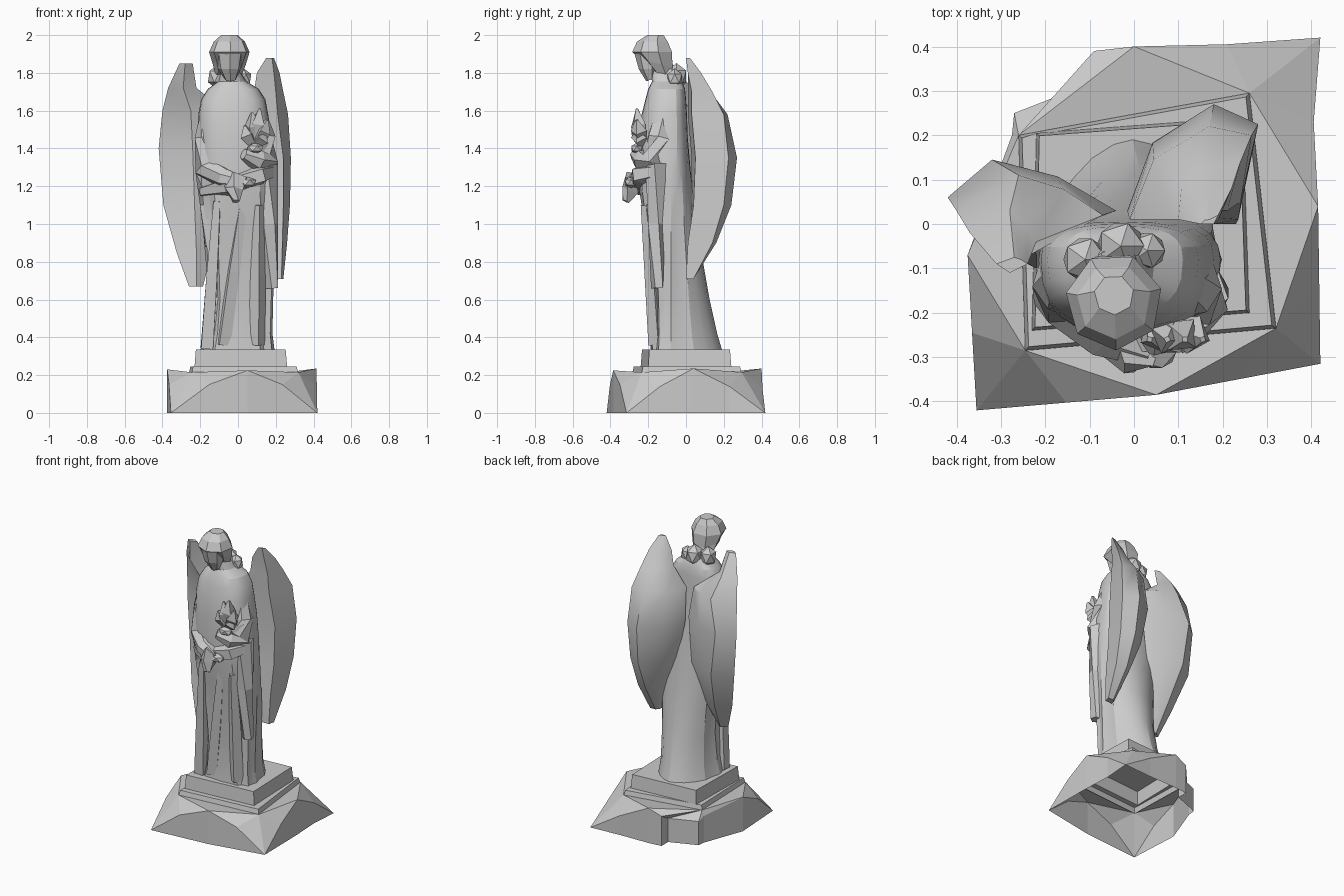
import bpy, bmesh, math
from mathutils import Vector


def finish(name, bm, smooth=None):
    bmesh.ops.recalc_face_normals(bm, faces=bm.faces)
    me = bpy.data.meshes.new(name)
    bm.to_mesh(me)
    bm.free()
    ob = bpy.data.objects.new(name, me)
    bpy.context.collection.objects.link(ob)
    if smooth:
        bpy.ops.object.select_all(action='DESELECT')
        ob.select_set(True)
        bpy.context.view_layer.objects.active = ob
        bpy.ops.object.shade_smooth_by_angle(angle=math.radians(smooth))
    return ob


def loft(name, rings, bottom=True, top=True, smooth=None):
    bm = bmesh.new()
    vs = [[bm.verts.new(p) for p in r] for r in rings]
    n = len(rings[0])
    for a, b in zip(vs, vs[1:]):
        for i in range(n):
            j = (i + 1) % n
            bm.faces.new((a[i], a[j], b[j], b[i]))
    if bottom:
        bm.faces.new(vs[0])
    if top:
        bm.faces.new(vs[-1])
    return finish(name, bm, smooth)


def limb(name, pts, n=7):
    # tapered sleeve through (x, y, z, radius) points
    rings = []
    for k, p in enumerate(pts):
        a, b = pts[max(k - 1, 0)], pts[min(k + 1, len(pts) - 1)]
        q = (Vector(b[:3]) - Vector(a[:3])).to_track_quat('Z', 'Y')
        rings.append([Vector(p[:3]) + q @ Vector((p[3] * math.cos(t), p[3] * math.sin(t), 0))
                      for t in (2 * math.pi * i / n for i in range(n))])
    return loft(name, rings)


def lump(name, loc, scale):
    bm = bmesh.new()
    bmesh.ops.create_icosphere(bm, subdivisions=1, radius=1)
    for v in bm.verts:
        v.co = Vector(loc) + v.co * Vector(scale)
    return finish(name, bm)


# rocky base: low corners, arched sides, notched back left, open underneath
slab = [(-.245, -.285), (.32, -.235), (.26, .295), (-.26, .2)]
arch = lambda a, b, t, z: (*Vector(a[:2]).lerp(Vector(b[:2]), t), z)
A, B, C = (-.355, -.42, 0), (.42, -.315, 0), (.42, .42, 0)
front, right, back, left = (.05, -.385, .225), (.415, .04, .235), (0, .40, .235), (-.375, -.07, .23)
corners = [
    [left, arch(left, A, .5, .15), A, arch(A, front, .5, .15), front],
    [front, arch(front, B, .5, .15), B, arch(B, right, .5, .14), right],
    [right, (.405, .23, .14), C, (.21, .405, .13), back],
    [back, (-.09, .39, .2), (-.09, .32, .16), (-.27, .25, .16), (-.275, .2, .18), left],
]
bm = bmesh.new()


def face(*pts):
    bm.faces.new([bm.verts.new(p) for p in pts])


for k, g in enumerate(corners):
    c = (*slab[k], .215)
    for a, b in zip(g, g[1:]):
        face(c, a, b)
    face(c, g[-1], (*slab[(k + 1) % 4], .215))
# outer walls down to the ground
loop = [p for g in corners for p in g[:-1]]
ground = [(p[0], p[1], 0) for p in loop]
for k in range(len(loop)):
    j = (k + 1) % len(loop)
    pts = [ground[k], ground[j]] + [p for p in (loop[j], loop[k]) if p[2] > 0]
    face(*pts)
bmesh.ops.remove_doubles(bm, verts=bm.verts, dist=.001)
finish("rock_base", bm)

# two plinth steps as one hollow shell
step = [(-.23, -.24), (.26, -.2), (.245, .24), (-.22, .205)]
loft("plinth_steps", [[(x * s, y * s, z) for x, y in p] for p, s, z in
                      [(slab, 1, .21), (slab, .97, .245), (step, 1, .245), (step, .97, .335)]], False)

# robe: (z, x min, x max, y front, y back, fold depth, back roundness)
rows = [(.335, -.205, .20, -.19, .19, .07, 1.15), (.42, -.185, .19, -.185, .165, .08, 1.15),
        (.60, -.17, .195, -.19, .125, .10, 1.1), (.80, -.18, .205, -.205, .09, .10, 1.05),
        (1.0, -.195, .205, -.225, .06, .07, 1), (1.18, -.21, .20, -.25, .04, .03, .95),
        (1.28, -.215, .195, -.25, .025, 0, .85), (1.45, -.215, .18, -.245, .01, 0, .75),
        (1.58, -.21, .16, -.235, .005, 0, .75), (1.66, -.195, .145, -.215, 0, 0, .75),
        (1.715, -.16, .11, -.20, -.005, 0, .75), (1.755, -.105, .045, -.18, -.02, 0, .8),
        (1.82, -.085, .005, -.19, -.06, 0, .9)]
N = 24
rings = []
for z, x0, x1, y0, y1, f, pw in rows:
    ring = []
    for i in range(N):
        t = 2 * math.pi * i / N
        c, s = math.cos(t), math.sin(t)
        r = 1 - (f * (i % 2) + f * .5 * (i % 3 == 0) if s < .5 else 0)
        e = pw if s > .01 else .76
        px = math.copysign(abs(c) ** e, c) * r
        py = math.copysign(abs(s) ** e, s) * r
        # widest point sits forward so the back trails off as a train
        ym = -.08
        ring.append(((x0 + x1) / 2 + px * (x1 - x0) / 2, ym + (py * (y1 - ym) if s > 0 else py * (ym - y0)), z))
    rings.append(ring)
loft("robe", rings, bottom=False, top=False, smooth=22)

# wings: each row is z, then inner, back, outer and front points
wing_rows = {
    "right_wing": [
        (1.88, .15, 0, .17, .01, .19, .02, .18, 0), (1.80, .10, .01, .17, .06, .22, .08, .19, .01),
        (1.70, .085, .01, .17, .13, .24, .14, .20, .03), (1.58, -.01, .01, .17, .22, .265, .20, .21, .03),
        (1.35, -.015, .03, .18, .27, .28, .225, .24, .05), (1.1, .04, .03, .19, .24, .275, .2, .24, .04),
        (.9, .12, .02, .19, .16, .26, .14, .235, .01), (.71, .18, 0, .2, .04, .24, .04, .23, 0)],
    "left_wing": [
        (1.85, -.24, -.09, -.27, -.075, -.31, -.09, -.28, -.11),
        (1.72, -.22, -.04, -.28, .03, -.37, -.02, -.29, -.10),
        (1.6, -.07, .02, -.26, .11, -.40, .03, -.25, -.05),
        (1.4, -.04, .03, -.32, .145, -.42, .06, -.24, -.02),
        (1.1, -.07, .04, -.28, .135, -.395, .05, -.23, -.03),
        (.85, -.14, 0, -.24, .04, -.325, -.03, -.22, -.07),
        (.67, -.185, -.08, -.22, -.05, -.26, -.08, -.22, -.1)]}
for name, data in wing_rows.items():
    side, bulge = (1, .17) if name == "right_wing" else (-1, .07)
    rings = []
    for z, *q in data:
        p = [Vector((q[k], q[k + 1], z)) for k in (0, 2, 4, 6)]
        d = p[1] - p[0]
        p.insert(1, p[0] + d * .5 + Vector((-d.y, d.x, 0)) * bulge * side)
        rings.append(p)
    loft(name, rings, smooth=38)


# head: hair cap, bowed face and curls at the nape
def oval(cx, cy, z, rx, ry, tilt, n=7):
    return [(cx + rx * math.cos(t), cy + ry * math.sin(t), z + tilt * math.sin(t))
            for t in (2 * math.pi * (i + .3) / n for i in range(n))]


loft("hair", [oval(-.05, -.12, 1.79, .07, .06, -.02), oval(-.045, -.15, 1.85, .09, .085, -.02),
              oval(-.045, -.175, 1.91, .11, .11, 0), oval(-.045, -.175, 1.965, .085, .085, 0),
              oval(-.045, -.16, 2.0, .045, .045, 0)])
loft("face", [oval(-.04, -.185, 1.765, .03, .025, .01), oval(-.045, -.195, 1.82, .06, .055, 0),
              oval(-.045, -.205, 1.91, .075, .07, 0)], top=False)
for k, (x, y, z, r) in enumerate([(.03, -.06, 1.77, .045), (-.11, -.08, 1.78, .055), (-.03, -.05, 1.78, .06)]):
    lump("hair_curl_%d" % k, (x, y, z), (r, r, r * 1.2))

# arms, hands and sleeve drapes
limb("right_arm", [(-.14, -.11, 1.64, .05), (-.16, -.13, 1.45, .07), (-.155, -.16, 1.29, .075),
                   (-.07, -.25, 1.24, .055), (.03, -.29, 1.22, .035)])
limb("left_arm", [(.08, -.11, 1.63, .05), (.13, -.14, 1.45, .07), (.14, -.17, 1.33, .075),
                  (.1, -.23, 1.34, .06), (.03, -.27, 1.37, .03)])
lump("right_hand", (.05, -.29, 1.22), (.05, .04, .03))
lump("left_hand", (.09, -.26, 1.40), (.05, .035, .03))
limb("right_sleeve", [(-.16, -.14, 1.28, .07), (-.165, -.14, 1.1, .045), (-.16, -.15, .88, .015)], 5)
limb("left_sleeve", [(.15, -.15, 1.32, .065), (.165, -.16, 1.0, .05), (.18, -.15, .66, .035)], 5)
limb("hanging_cloth", [(.01, -.27, 1.25, .06), (-.02, -.29, 1.18, .05), (-.01, -.32, 1.12, .02)], 5)
limb("waist_fold", [(-.19, -.16, 1.17, .03), (-.06, -.25, 1.2, .055), (.12, -.24, 1.26, .055),
                    (.18, -.14, 1.28, .04)], 5)

# long robe folds sweeping to the feet
for k, (x0, x1, z0, z1) in enumerate([(-.11, -.165, 1.12, .34), (.03, -.08, 1.14, .36),
                                      (.11, .10, 1.1, .36)]):
    limb("robe_fold_%d" % k, [(x0, -.215, z0, .025), ((x0 + x1) / 2, -.18, (z0 + z1) / 2, .04),
                              (x1, -.155, z1, .045)], 4)

# spiky flower bunch held at the chest
for k, (dx, dz) in enumerate([(-.05, .06), (-.01, .13), (.03, .15), (.07, .09), (.06, .03)]):
    limb("flower_%d" % k, [(.085, -.235, 1.42, .025), (.085 + dx * .7, -.25, 1.44 + dz * .6, .045),
                           (.085 + dx, -.26, 1.46 + dz, .008)], 4)
